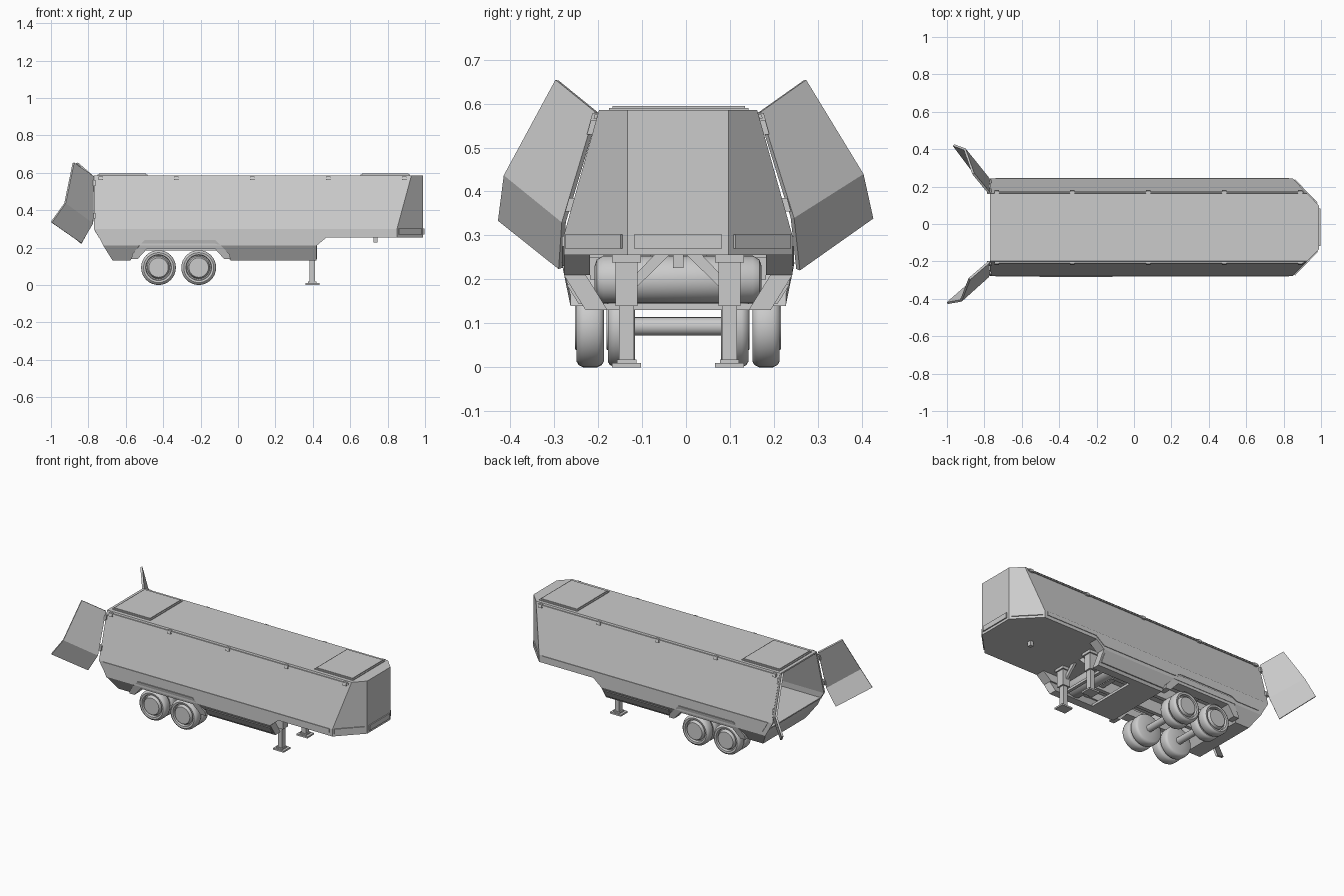
import bpy, bmesh, math
from mathutils import Vector

if "Cube" in bpy.data.objects:
    bpy.data.objects.remove(bpy.data.objects["Cube"])

CY = -0.018          # centre line of the hull
WIDE, TOP = 0.26, 0.18

grey = bpy.data.materials.new("plain_grey")
grey.use_nodes = True
grey.diffuse_color = (0.6, 0.6, 0.6, 1)
grey.node_tree.nodes["Principled BSDF"].inputs["Base Color"].default_value = (0.6, 0.6, 0.6, 1)


def make(name, verts, faces, fix=True):
    me = bpy.data.meshes.new(name)
    me.from_pydata([tuple(v) for v in verts], [], faces)
    if fix:
        bm = bmesh.new()
        bm.from_mesh(me)
        bmesh.ops.recalc_face_normals(bm, faces=bm.faces)
        bm.to_mesh(me)
        bm.free()
    me.materials.append(grey)
    ob = bpy.data.objects.new(name, me)
    bpy.context.collection.objects.link(ob)
    return ob


def smooth(ob):
    bpy.ops.object.select_all(action='DESELECT')
    ob.select_set(True)
    bpy.context.view_layer.objects.active = ob
    bpy.ops.object.shade_smooth_by_angle(angle=math.radians(35))


def prism(name, a, b):
    """Solid between two matching outlines."""
    n = len(a)
    sides = [(i, (i + 1) % n, n + (i + 1) % n, n + i) for i in range(n)]
    return make(name, a + b, sides + [tuple(range(n)), tuple(range(n, 2 * n))])


def box(name, x, y, z):
    pts = [(x[0], y[0]), (x[1], y[0]), (x[1], y[1]), (x[0], y[1])]
    return prism(name, [(p[0], p[1], z[0]) for p in pts], [(p[0], p[1], z[1]) for p in pts])


def half(z):
    """Hull half width at a height."""
    if z < 0.21:
        return WIDE - (0.21 - z) * 0.62
    return WIDE if z < 0.3 else WIDE - (z - 0.3) / 0.285 * (WIDE - TOP)


def side_plate(name, xz, inner, outer, s):
    """Outline in x and z, following the hull side between two offsets."""
    return prism(name, [(x, CY + s * (half(z) + inner), z) for x, z in xz],
                 [(x, CY + s * (half(z) + outer), z) for x, z in xz])


def lathe(name, profile, centre, s=1, seg=32):
    """Revolve (radius, offset) points round a y axis."""
    verts, faces, n = [], [], len(profile)
    for i in range(seg):
        a = 2 * math.pi * i / seg
        verts += [(centre[0] + r * math.cos(a), centre[1] + s * t, centre[2] + r * math.sin(a))
                  for r, t in profile]
        j = (i + 1) % seg
        faces += [(i * n + k, i * n + k + 1, j * n + k + 1, j * n + k) for k in range(n - 1)]
    faces += [tuple(i * n for i in range(seg)), tuple(i * n + n - 1 for i in range(seg))]
    ob = make(name, verts, faces)
    smooth(ob)
    return ob


# Hollow hull, open at the rear
rings = []
for z, rear in ((0.255, -0.745), (0.3, -0.77), (0.585, -0.77)):
    h = half(z)
    xc = 0.99 - (h - 0.115) * 0.966
    rings += [(rear, CY - h, z), (xc, CY - h, z), (0.99, CY - 0.115, z),
              (0.99, CY + 0.115, z), (xc, CY + h, z), (rear, CY + h, z)]
faces = [(r + i, r + i + 1, r + i + 7, r + i + 6) for r in (0, 6) for i in range(5)]
hull = make("hull", rings, faces + [tuple(range(5, -1, -1)), tuple(range(12, 18))], fix=False)
wall = hull.modifiers.new("wall", 'SOLIDIFY')
wall.thickness, wall.offset = 0.012, -1

# Roof hatches
for name, x in (("rear_hatch", (-0.75, -0.485)), ("front_hatch", (0.655, 0.92))):
    box(name, x, (CY - 0.157, CY + 0.16), (0.58, 0.59))
    box(name + "_lid", (x[0] + 0.008, x[1] - 0.008), (CY - 0.149, CY + 0.152), (0.585, 0.595))

# Bumper plates round the nose
box("nose_plate", (0.985, 0.997), (CY - 0.1, CY + 0.1), (0.27, 0.302))
for s in (-1, 1):
    p, d = Vector((0.99, CY + s * 0.115, 0)), Vector((-0.14, s * 0.145, 0))
    out = Vector((0.72, s * 0.69, 0)) * 0.006
    ends = [p + d * 0.08, p + d * 0.95, p + d * 0.95 + out, p + d * 0.08 + out]
    prism("corner_plate", [e + Vector((0, 0, 0.27)) for e in ends],
          [e + Vector((0, 0, 0.302)) for e in ends])

# Everything repeated on both sides
for s in (-1, 1):
    # Lower hull band and skirts
    band = [(-0.745, 0.26), (-0.72, 0.21), (0.42, 0.21), (0.48, 0.26)]
    side_plate("side_band", band, -0.06, 0, s)
    side_plate("middle_skirt", [(-0.09, 0.21), (-0.04, 0.13), (0.42, 0.13), (0.42, 0.21)],
               -0.05, 0, s)
    side_plate("skirt_bar", [(-0.04, 0.145), (0.41, 0.145), (0.41, 0.19), (-0.04, 0.19)],
               0, 0.007, s)

    # Raised side trim
    trim = [(-0.74, 0.299), (0.83, 0.299), (0.83, 0.275), (0.48, 0.275), (0.42, 0.23),
            (-0.09, 0.23), (-0.13, 0.25), (-0.5, 0.25), (-0.54, 0.23), (-0.7, 0.23)]
    side_plate("side_trim", trim, -0.004, 0.004, s)

    # Wheel arch
    arch = [(-0.57, 0.14), (-0.565, 0.165), (-0.5, 0.24), (-0.12, 0.24), (-0.045, 0.165),
            (-0.04, 0.14), (-0.075, 0.14), (-0.125, 0.195), (-0.485, 0.195), (-0.535, 0.14)]
    prism("wheel_arch", [(x, CY + s * 0.19, z) for x, z in arch],
          [(x, CY + s * (0.245 + max(0, z - 0.165) * 0.27), z) for x, z in arch])

    # Roof edge rail with brackets
    side_plate("edge_rail", [(-0.74, 0.566), (0.91, 0.566), (0.91, 0.575), (-0.74, 0.575)],
               -0.004, 0.007, s)
    for i in range(5):
        x = -0.735 + i * 0.406
        side_plate("rail_bracket", [(x - 0.012, 0.56), (x + 0.012, 0.56),
                                    (x + 0.012, 0.579), (x - 0.012, 0.579)], -0.004, 0.013, s)

    # Door hinges
    for z in (0.545, 0.37):
        side_plate("door_hinge", [(-0.785, z - 0.015), (-0.762, z - 0.015),
                                  (-0.762, z + 0.015), (-0.785, z + 0.015)], -0.008, 0.012, s)

    # Dual wheels
    for x in (-0.425, -0.21):
        for off in (0.2, 0.129):
            tyre = [(0.02, 0.034), (0.052, 0.034), (0.057, 0.026), (0.06, 0.012), (0.066, 0.012),
                    (0.069, 0.029), (0.08, 0.031), (0.088, 0.026), (0.093, 0.016),
                    (0.093, -0.016), (0.088, -0.026), (0.08, -0.031), (0.02, -0.031)]
            lathe("wheel", tyre, (x, CY + s * off, 0.093), s)

    # Landing legs with feet and braces
    y = CY + s * 0.117
    box("leg_foot", (0.36, 0.435), (y - 0.033, y + 0.033), (0, 0.01))
    box("leg_ankle", (0.375, 0.42), (y - 0.022, y + 0.022), (0.008, 0.018))
    box("leg_lower", (0.383, 0.413), (y - 0.017, y + 0.017), (0.01, 0.15))
    box("leg_sleeve", (0.373, 0.423), (y - 0.025, y + 0.025), (0.14, 0.25))
    box("leg_flange", (0.365, 0.431), (y - 0.033, y + 0.033), (0.238, 0.257))
    brace = [(0.02, 0.255), (0.055, 0.255), (0.117, 0.19), (0.117, 0.16)]
    prism("leg_brace", [(0.385, CY + s * d, z) for d, z in brace],
          [(0.4, CY + s * d, z) for d, z in brace])

    # Chassis rail
    box("chassis_rail", (-0.6, 0.2), (CY + s * 0.075 - 0.012, CY + s * 0.075 + 0.012), (0.185, 0.26))

# Closed rear belly with sloping tail
tail = [(-0.72, 0.21), (-0.67, 0.13), (-0.575, 0.13), (-0.53, 0.21)]
prism("rear_belly", [(x, CY - half(z), z) for x, z in tail], [(x, CY + half(z), z) for x, z in tail])
cap = [(-0.745, 0.26), (-0.72, 0.21), (-0.53, 0.21), (-0.53, 0.26)]
prism("rear_sill", [(x, CY - half(z), z) for x, z in cap], [(x, CY + half(z), z) for x, z in cap])

# Axles, tank and underside frame
for x in (-0.425, -0.21):
    lathe("axle", [(0.021, -0.13), (0.021, 0.13)], (x, CY, 0.093), seg=20)
lathe("tank", [(0.03, -0.19), (0.045, -0.185), (0.054, -0.17), (0.054, 0.17),
               (0.045, 0.185), (0.03, 0.19)], (0.27, CY, 0.2))
for name, x in (("belly_plate", (-0.04, 0.15)), ("front_crossbar", (0.345, 0.365))):
    box(name, x, (CY - 0.19, CY + 0.19), (0.13, 0.145))
for x in (-0.32, -0.08, 0.17):
    box("crossmember", (x - 0.015, x + 0.015), (CY - 0.2, CY + 0.2), (0.2, 0.25))

# Coupling pin
box("pin", (0.724, 0.746), (CY - 0.012, CY + 0.012), (0.226, 0.26))

# Open folded rear doors
left = [(-0.775, 0.167, 0.58), (-0.86, 0.27, 0.653), (-0.905, 0.4, 0.44),
        (-0.965, 0.422, 0.34), (-0.84, 0.255, 0.222), (-0.778, 0.242, 0.34)]
right = [(-0.775, -0.203, 0.58), (-0.88, -0.293, 0.653), (-0.925, -0.41, 0.437),
         (-0.998, -0.423, 0.335), (-0.84, -0.285, 0.225), (-0.778, -0.278, 0.33)]
for name, pts in (("left_door", left), ("right_door", right)):
    door = make(name, pts, [(0, 1, 2, 5), (5, 2, 3, 4)])
    skin = door.modifiers.new("thickness", 'SOLIDIFY')
    skin.thickness, skin.offset = 0.012, 0
